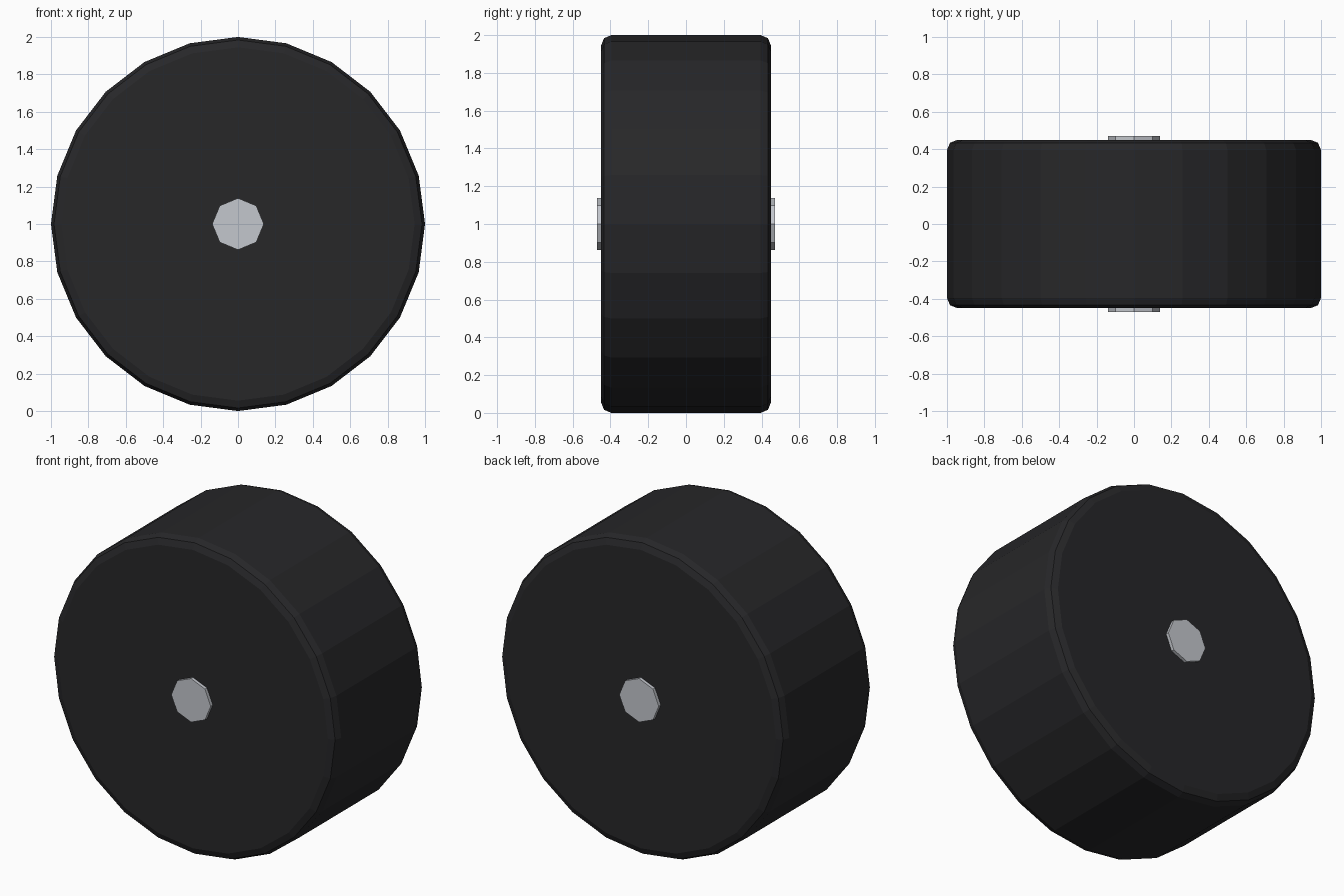
import bpy
import math

if "Cube" in bpy.data.objects:
    bpy.data.objects.remove(bpy.data.objects["Cube"])


def make_material(name, color):
    mat = bpy.data.materials.new(name)
    mat.diffuse_color = color
    mat.use_nodes = True
    mat.node_tree.nodes["Principled BSDF"].inputs["Base Color"].default_value = mat.diffuse_color
    return mat


def y_cylinder(name, sides, radius, width, mat):
    # cylinder lying along y, with a corner pointing straight up
    bpy.ops.mesh.primitive_cylinder_add(
        vertices=sides, radius=radius, depth=width,
        location=(0, 0, 1), rotation=(math.pi / 2, 0, 0))
    obj = bpy.context.object
    obj.name = name
    obj.data.materials.append(mat)
    return obj


rubber = make_material("black_rubber", (0.02, 0.02, 0.022, 1))
metal = make_material("grey_metal", (0.55, 0.57, 0.61, 1))

# Tyre with rounded shoulders
tyre = y_cylinder("tyre", 24, 1.0, 0.9, rubber)
bevel = tyre.modifiers.new("shoulder", 'BEVEL')
bevel.width = 0.055
bevel.segments = 2
bevel.limit_method = 'ANGLE'
bevel.angle_limit = math.radians(40)

# Axle, showing as a low cap on both sides
y_cylinder("axle", 8, 0.138, 0.94, metal)
